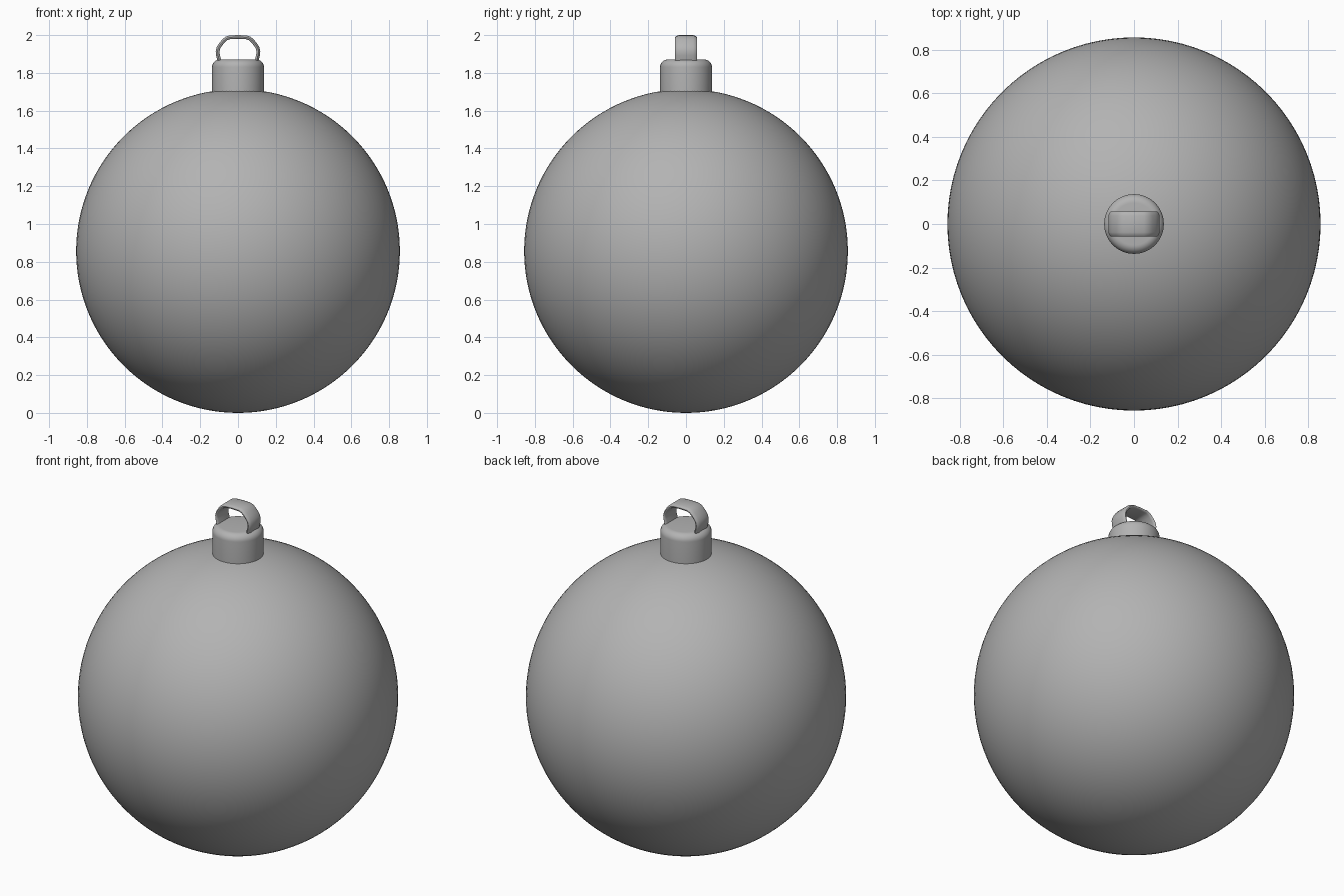
import bpy, bmesh, math

if "Cube" in bpy.data.objects:
    bpy.data.objects.remove(bpy.data.objects["Cube"])

grey = bpy.data.materials.new("dark_grey")
grey.diffuse_color = (0.45, 0.45, 0.45, 1)
grey.use_nodes = True
grey.node_tree.nodes["Principled BSDF"].inputs["Base Color"].default_value = grey.diffuse_color


def finish(name, bm, angle=35):
    bmesh.ops.recalc_face_normals(bm, faces=bm.faces)
    me = bpy.data.meshes.new(name)
    bm.to_mesh(me)
    bm.free()
    me.materials.append(grey)
    ob = bpy.data.objects.new(name, me)
    bpy.context.collection.objects.link(ob)
    bpy.ops.object.select_all(action='DESELECT')
    ob.select_set(True)
    bpy.context.view_layer.objects.active = ob
    bpy.ops.object.shade_smooth_by_angle(angle=math.radians(angle))
    return ob


def lathe(name, profile, steps=64):
    bm = bmesh.new()
    vs = [bm.verts.new((r, 0, z)) for r, z in profile]
    es = [bm.edges.new(p) for p in zip(vs, vs[1:])]
    bmesh.ops.spin(bm, geom=vs + es, cent=(0, 0, 0), axis=(0, 0, 1),
                   angle=2 * math.pi, steps=steps)
    bmesh.ops.remove_doubles(bm, verts=bm.verts, dist=1e-5)
    return finish(name, bm)


# Round bauble
R = 0.857
bm = bmesh.new()
bmesh.ops.create_uvsphere(bm, u_segments=96, v_segments=64, radius=R)
bmesh.ops.translate(bm, verts=bm.verts, vec=(0, 0, R))
finish("bauble", bm)

# Cap: short cylinder with a rounded shoulder
f = 0.04
shoulder = [(0.097 + f * math.cos(a), 1.831 + f * math.sin(a))
            for a in (math.pi / 2 * i / 8 for i in range(9))]
lathe("cap", [(0, 1.70), (0.137, 1.70)] + shoulder + [(0, 1.871)])

# Hanging loop: a bowed flat strap with softened edges, swept across y
half = [(0.095, 1.85), (0.1, 1.87), (0.106, 1.895), (0.108, 1.915),
        (0.103, 1.934), (0.092, 1.951), (0.077, 1.969), (0.062, 1.982),
        (0.045, 1.988)]
path = [(-x, z) for x, z in half] + [(0, 1.99)] + half[::-1]
# cross-section as (outward offset, y); the outer corners are rounded over
rim = [(-0.008, 0.053), (-0.004, 0.057), (0, 0.057), (0.005, 0.051), (0.01, 0.038)]
section = [(-0.01, -0.045), (-0.01, 0.045)] + rim + [(o, -y) for o, y in rim[::-1]]
bm = bmesh.new()
rings = []
for i, (x, z) in enumerate(path):
    x0, z0 = path[max(i - 1, 0)]
    x1, z1 = path[min(i + 1, len(path) - 1)]
    d = math.hypot(x1 - x0, z1 - z0)
    nx, nz = -(z1 - z0) / d, (x1 - x0) / d
    rings.append([bm.verts.new((x + nx * o, y, z + nz * o)) for o, y in section])
n = len(section)
for p, q in zip(rings, rings[1:]):
    for k in range(n):
        bm.faces.new((p[k], p[(k + 1) % n], q[(k + 1) % n], q[k]))
bm.faces.new(rings[0])
bm.faces.new(rings[-1])
finish("hanging_loop", bm, 50)
